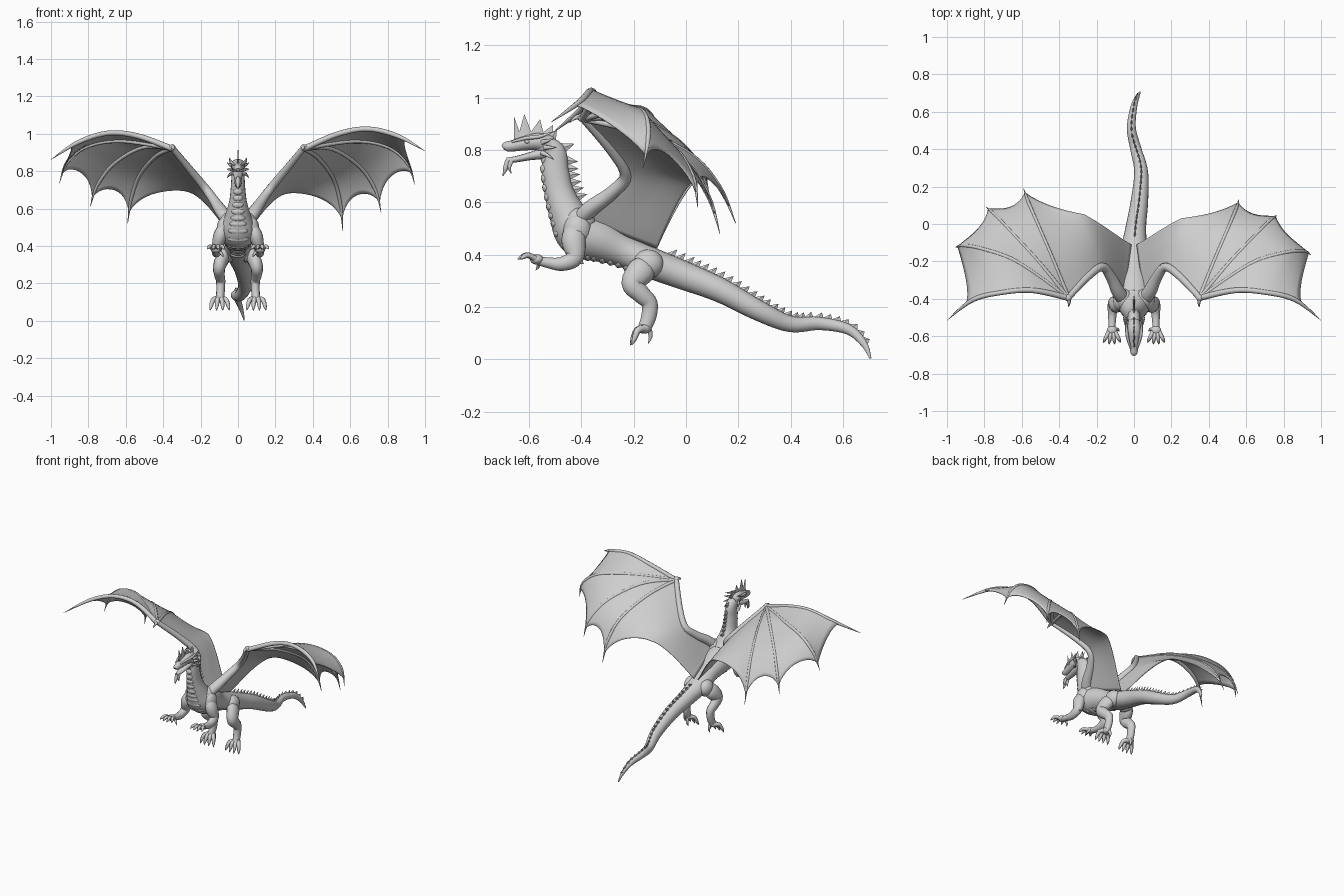
import bpy, bmesh, math
from mathutils import Vector

cube = bpy.data.objects.get("Cube")
if cube:
    bpy.data.objects.remove(cube, do_unlink=True)

X, Z = Vector((1, 0, 0)), Vector((0, 0, 1))

grey = bpy.data.materials.new("stone_grey")
grey.use_nodes = True
grey.diffuse_color = (0.62, 0.62, 0.62, 1)
for node in grey.node_tree.nodes:
    if node.type == "BSDF_PRINCIPLED":
        node.inputs["Base Color"].default_value = grey.diffuse_color


def finish(name, bm, smooth=True):
    bmesh.ops.recalc_face_normals(bm, faces=bm.faces[:])
    mesh = bpy.data.meshes.new(name)
    for f in bm.faces:
        f.smooth = smooth and len(f.verts) < 5
    bm.to_mesh(mesh)
    bm.free()
    mesh.materials.append(grey)
    ob = bpy.data.objects.new(name, mesh)
    bpy.context.collection.objects.link(ob)
    return ob


def spline(pts, t):
    """Smooth curve through points of any dimension, t from 0 to 1."""
    last = len(pts) - 1
    i = min(int(t * last), last - 1)
    f = t * last - i
    a, b, c, d = (pts[min(max(k, 0), last)] for k in (i - 1, i, i + 1, i + 2))
    return [0.5 * (2 * q + (r - p) * f + (2 * p - 5 * q + 4 * r - s) * f ** 2
                   + (3 * q - p - 3 * r + s) * f ** 3) for p, q, r, s in zip(a, b, c, d)]


def frames(pts, ref, count):
    """Centre, tangent, side, up and two radii along a curve."""
    pts = [tuple(p) + tuple(p[3:]) if len(p) == 4 else tuple(p) for p in pts]
    rows = [spline(pts, i / count) for i in range(count + 1)]
    for i, row in enumerate(rows):
        tan = (Vector(rows[min(i + 1, count)][:3]) - Vector(rows[max(i - 1, 0)][:3])).normalized()
        side = (ref - tan * ref.dot(tan)).normalized()
        yield Vector(row[:3]), tan, side, side.cross(tan), row[3], row[4]


def tube(bm, pts, ref=X, steps=5, sides=10):
    rings = []
    for c, _, side, up, rx, rz in frames(pts, ref, steps * (len(pts) - 1)):
        angles = [math.tau * k / sides for k in range(sides)]
        rings.append([bm.verts.new(c + side * rx * math.cos(a) + up * rz * math.sin(a)) for a in angles])
    for r, q in zip(rings, rings[1:]):
        for k in range(sides):
            n = (k + 1) % sides
            bm.faces.new((r[k], r[n], q[n], q[k]))
    bm.faces.new(rings[0])
    bm.faces.new(rings[-1])


def ball(bm, centre, size):
    made = bmesh.ops.create_uvsphere(bm, u_segments=16, v_segments=12, radius=1)["verts"]
    for v in made:
        v.co = Vector(centre) + Vector(a * b for a, b in zip(v.co, size))


def thorn(bm, base, along, side, tip, width):
    ring = [bm.verts.new(base + d) for d in (along * width, side * width * 0.35,
                                             -along * width, -side * width * 0.35)]
    top = bm.verts.new(tip)
    for k in range(4):
        bm.faces.new((ring[k], ring[(k + 1) % 4], top))


# Neck, torso and tail in one tapered sweep
spine = [(0, -.56, .825, .03, .03), (0, -.505, .795, .034, .043), (0, -.5, .72, .038, .052),
         (0, -.485, .64, .047, .056), (0, -.455, .56, .07, .07), (0, -.41, .485, .098, .09),
         (0, -.33, .455, .088, .083), (0, -.24, .415, .066, .062), (0, -.15, .375, .072, .06),
         (.01, -.02, .325, .055, .055), (.03, .13, .265, .046, .047), (.038, .28, .185, .037, .039),
         (.01, .4, .135, .03, .031), (-.014, .51, .137, .024, .025), (-.002, .62, .115, .018, .02),
         (.018, .68, .06, .011, .013), (.033, .705, .004, .003, .004)]
bm = bmesh.new()
tube(bm, spine, sides=20)
finish("body", bm)

# Dorsal thorns and low overlapping throat plates, spaced evenly on the spine
thorns, plates = bmesh.new(), bmesh.new()
walk, previous = 0, None
for c, tan, side, up, rx, rz in frames(spine, X, 400):
    walk += (c - previous).length if previous else 0
    previous = c
    if walk < 0.031:
        continue
    walk = 0
    on_neck = c.z > 0.58 and c.y < -0.4
    if on_neck:
        height = 0.045
    elif -0.1 < c.y < 0.69:
        height = 0.032 - 0.024 * max(c.y, 0)
    else:
        height = 0
    if height:
        base = c + up * rz * 0.9
        thorn(thorns, base, tan, side, base + up * height + tan * height * (0.1 if on_neck else 0.6), 0.019)
    if c.y < -0.2 and c.z < 0.77:
        ball(plates, c - up * rz * 0.8, (rx * 0.6, 0.016, 0.02))
finish("back_thorns", thorns, False)
finish("belly_plates", plates)

# Head: skull, lower jaw, brows, horns and chin spikes
bm = bmesh.new()
tube(bm, [(0, -.515, .82, .03, .034), (0, -.565, .832, .039, .034), (0, -.615, .826, .032, .028),
          (0, -.665, .816, .023, .022), (0, -.69, .813, .018, .018), (0, -.7, .808, .01, .009)], sides=14)
finish("skull", bm)
bm = bmesh.new()
tube(bm, [(0, -.53, .79, .03, .026), (0, -.59, .778, .025, .016), (0, -.65, .765, .019, .012),
          (0, -.685, .76, .011, .011)], sides=12)
finish("lower_jaw", bm)
bm = bmesh.new()
for s in (1, -1):
    tube(bm, [(s * .018, -.665, .832, .005), (s * .034, -.61, .846, .008),
              (s * .04, -.56, .852, .008), (s * .045, -.5, .872, .001)], sides=6)
    for y, z, rise in ((-.55, .83, .015), (-.54, .81, .0), (-.55, .79, -.025)):
        tube(bm, [(s * .03, y, z, .011), (s * .046, y + .02, z + rise * .4, .007),
                  (s * .058, y + .045, z + rise, .001)], sides=6)
    ball(bm, (s * .031, -.607, .832), (.006, .01, .007))
    tube(bm, [(s * .008, -.665, .762, .01), (s * .01, -.675, .735, .008), (s * .008, -.668, .71, .001)], sides=6)
tube(bm, [(0, -.68, .762, .012), (0, -.69, .73, .011), (0, -.7, .7, .001)], sides=6)
finish("horns_and_chin_spikes", bm)

# Jagged head crest, a thin wedge under a zigzag outline
bm = bmesh.new()
crest = ((-.655, .845), (-.658, .93), (-.637, .87), (-.618, .938), (-.592, .87),
         (-.558, .918), (-.545, .868), (-.508, .897), (-.51, .84))
rows = []
for y, z in crest:
    rows.append([bm.verts.new(p) for p in ((-.006, y, .825), (0, y, z), (.006, y, .825))])
for a, b in zip(rows, rows[1:]):
    for k in range(3):
        n = (k + 1) % 3
        bm.faces.new((a[k], a[n], b[n], b[k]))
finish("head_crest", bm, False)


def paw(bm, s, centre, reach, drop, spread, thick):
    """Toes with curved claws fanning from a paw."""
    x, y, z = centre
    ball(bm, (s * x, y, z), (.028, .026, .02))
    for k in (-1.5, -.5, .5, 1.5):
        side = k * spread
        far = reach * (1 - 0.06 * k * k)
        tube(bm, [(s * (x + side * .35), y, z, thick),
                  (s * (x + side * .75), y - far * .5, z - drop * .35 + .012, thick * .9),
                  (s * (x + side), y - far * .8, z - drop * .75, thick * .7),
                  (s * (x + side * 1.1), y - far, z - drop - .012, .001)], steps=3, sides=7)


# Legs, built once for each side, with rounded shoulder and hip muscles
for s, label in ((1, "left"), (-1, "right")):
    bm = bmesh.new()
    ball(bm, (s * .068, -.415, .495), (.046, .055, .062))
    tube(bm, [(s * .075, -.42, .5, .03, .04), (s * .095, -.43, .455, .037, .046),
              (s * .112, -.425, .39, .028, .034), (s * .116, -.475, .365, .024, .027),
              (s * .117, -.53, .37, .019, .02), (s * .118, -.57, .38, .018, .017)], sides=12)
    tube(bm, [(s * .11, -.42, .38, .016), (s * .118, -.39, .365, .001)], sides=6)
    paw(bm, s, (.118, -.57, .382), .075, -.012, .027, .012)
    tube(bm, [(s * .105, -.56, .378, .01), (s * .085, -.565, .355, .007), (s * .08, -.575, .34, .001)], sides=6)
    finish(label + "_front_leg", bm)

    bm = bmesh.new()
    ball(bm, (s * .055, -.145, .365), (.045, .06, .055))
    tube(bm, [(s * .06, -.145, .37, .025, .035), (s * .08, -.17, .34, .037, .053),
              (s * .1, -.205, .29, .034, .042), (s * .1, -.172, .25, .029, .035),
              (s * .093, -.14, .215, .025, .031), (s * .093, -.142, .165, .023, .029),
              (s * .097, -.16, .115, .022, .025)], sides=12)
    paw(bm, s, (.098, -.16, .118), .054, .052, .031, .0145)
    tube(bm, [(s * .09, -.145, .125, .012), (s * .085, -.135, .09, .009), (s * .085, -.145, .06, .001)], sides=6)
    finish(label + "_hind_leg", bm)

# Wings: one arm, four fingers and a scalloped membrane between them
wrist, elbow = (.352, -.395, .925), (.17, -.225, .70)
fingers = [[wrist, (.54, -.355, 1.005), (.70, -.365, 1.03), (.86, -.405, .99), (1, -.515, .912)],
           [wrist, (.62, -.215, .965), (.80, -.155, .935), (.905, -.145, .85), (.945, -.165, .735)],
           [wrist, (.50, -.22, .925), (.65, -.06, .83), (.735, .025, .705), (.765, .045, .585)],
           [wrist, (.43, -.20, .875), (.51, -.01, .765), (.548, .085, .63), (.56, .13, .485)]]
flank = [elbow, (.21, -.1, .7), (.255, .03, .68)]
root = [(.06, -.39, .54), (.035, -.25, .48), (.015, -.11, .425)]
drift = [(0, 0, -.045), (.01, .04, .005), (.025, .045, .03), (.03, .06, .04), (.01, .02, .01), (0, 0, 0)]
reaches = [.81, .89, .89, .89, 1, 1]
scallops = [.05, .15, .17, .13, .03]
NU, NT = 12, 18

for s, label in ((1, "left"), (-1, "right")):
    ribs = []
    for rib, d in zip(fingers + [flank, root], drift):
        k = 0 if s > 0 else 1 / (len(rib) - 1)
        ribs.append([(s * (p[0] + d[0] * i * k), p[1] + d[1] * i * k, p[2] + d[2] * i * k)
                     for i, p in enumerate(rib)])

    bm = bmesh.new()
    for j in range(5):
        # The two inner panels flow into each other, the outer ones stretch flat
        span = (3, 4, 5) if j > 2 else (j, j + 1)
        grid = []
        for t in range(NT + 1):
            row = []
            for u in range(NU + 1):
                w = u / NU
                f = t / NT * (1 - scallops[j] * math.sin(math.pi * w) ** .8)
                across = [spline(ribs[r], f * reaches[r]) for r in span]
                row.append(bm.verts.new(spline(across, (j - span[0] + w) / (len(span) - 1))))
            grid.append(row)
        for a, b in zip(grid, grid[1:]):
            for u in range(NU):
                bm.faces.new((a[u], a[u + 1], b[u + 1], b[u]))
    bmesh.ops.remove_doubles(bm, verts=bm.verts[:], dist=0.0005)
    skin = finish(label + "_wing_membrane", bm)
    solid = skin.modifiers.new("thickness", "SOLIDIFY")
    solid.thickness = 0.005
    solid.offset = 0

    bm = bmesh.new()
    for j, rib in enumerate(ribs[:4]):
        size = .016 if j == 0 else .012
        tube(bm, [(x, y, z - .005, size * (1 - .08 * i) if i < 4 else .001)
                  for i, (x, y, z) in enumerate(rib)], Z, 6, 8)
    finish(label + "_wing_fingers", bm)

    bm = bmesh.new()
    ball(bm, (s * .05, -.405, .53), (.045, .06, .05))
    tube(bm, [(s * .05, -.41, .53, .03, .035), (s * .085, -.36, .58, .032, .036),
              (s * .125, -.28, .64, .026, .028), (s * .172, -.23, .705, .023, .023),
              (s * .25, -.285, .80, .02, .02), (s * .352, -.395, .925, .016, .016)], Z, 5, 12)
    ball(bm, (s * .352, -.395, .925), (.019, .019, .019))
    tube(bm, [(s * .352, -.395, .925, .014), (s * .347, -.42, .925, .009), (s * .35, -.445, .905, .001)], X, 4, 7)
    finish(label + "_wing_arm", bm)
